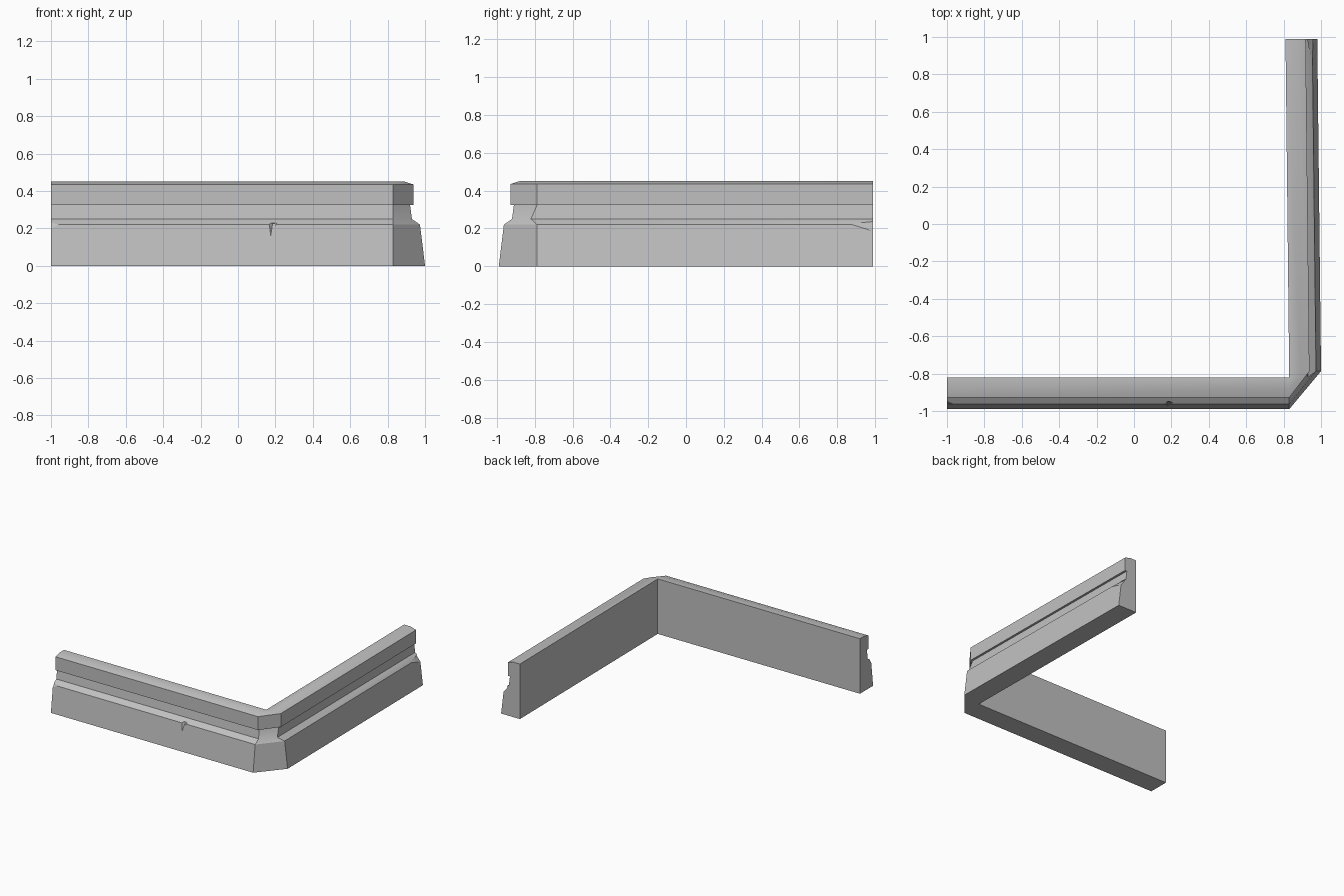
import bpy, bmesh

cube = bpy.data.objects.get("Cube")
if cube:
    bpy.data.objects.remove(cube, do_unlink=True)

# Plain stone grey
stone = bpy.data.materials.new("stone grey")
stone.use_nodes = True
grey = (0.53, 0.53, 0.53, 1)
stone.diffuse_color = grey
stone.node_tree.nodes["Principled BSDF"].inputs["Base Color"].default_value = grey


def make_object(name, bm):
    bmesh.ops.recalc_face_normals(bm, faces=bm.faces)
    mesh = bpy.data.meshes.new(name)
    bm.to_mesh(mesh)
    bm.free()
    mesh.materials.append(stone)
    obj = bpy.data.objects.new(name, mesh)
    bpy.context.collection.objects.link(obj)
    return obj


# Moulding profile: (distance out from the inner wall, height)
profile = [(0, 0), (0.17, 0), (0.143, 0.22), (0.1, 0.25), (0.09, 0.325),
           (0.108, 0.325), (0.108, 0.435), (0.06, 0.45), (0, 0.45)]
inner_x, inner_y = 0.83, -0.82


def corner_y(d, z):
    """Side end of the bevelled corner, with the ledge mitred inwards."""
    if d == 0 or z == 0.25:
        return inner_y
    return -0.81 if z == 0.45 else -0.787


# Cross-sections along the wall: left end, both sides of the corner, back end
sections = [
    [(-1, inner_y - d, z) for d, z in profile],
    [(inner_x, inner_y - d, z) for d, z in profile],
    [(inner_x + d, corner_y(d, z), z) for d, z in profile],
    [(inner_x - 0.02 + d, 0.99, z) for d, z in profile],
]

# Corner wall
bm = bmesh.new()
rings = [[bm.verts.new(p) for p in s] for s in sections]
n = len(profile)
for a, b in zip(rings, rings[1:]):
    for i in range(n):
        j = (i + 1) % n
        quad = [a[i], a[j], b[j], b[i]]
        bm.faces.new(quad)
bm.faces.new(rings[0])
bm.faces.new(rings[-1])
bmesh.ops.remove_doubles(bm, verts=bm.verts, dist=0.0001)
wall = make_object("corner_wall", bm)

# Chips broken out of the ledge
chips = {
    "left_end_chip": [(-0.96, -0.963, 0.22), (-1.02, -0.935, 0.242),
                      (-1.02, -0.962, 0.185), (-1.02, -1.02, 0.23)],
    "front_chip": [(0.165, -0.96, 0.238), (0.21, -0.955, 0.23), (0.175, -0.97, 0.16),
                   (0.185, -0.943, 0.225), (0.18, -1.01, 0.235)],
    "back_end_chip": [(0.957, 0.86, 0.222), (0.915, 1.01, 0.24), (0.92, 1.01, 0.225),
                      (0.957, 1.01, 0.18), (1.02, 1.01, 0.23)],
}
bpy.context.view_layer.objects.active = wall
for name, points in chips.items():
    bm = bmesh.new()
    verts = [bm.verts.new(p) for p in points]
    bmesh.ops.convex_hull(bm, input=verts)
    cutter = make_object(name, bm)
    cutter.hide_render = True
    mod = wall.modifiers.new(name, "BOOLEAN")
    mod.operation = "DIFFERENCE"
    mod.solver = "EXACT"
    mod.object = cutter
    bpy.ops.object.modifier_apply(modifier=mod.name)
    bpy.data.objects.remove(cutter, do_unlink=True)

# Crisp mouldings with soft shading on the gentle bends
bpy.ops.object.select_all(action="DESELECT")
wall.select_set(True)
bpy.ops.object.shade_smooth_by_angle(angle=0.4)
